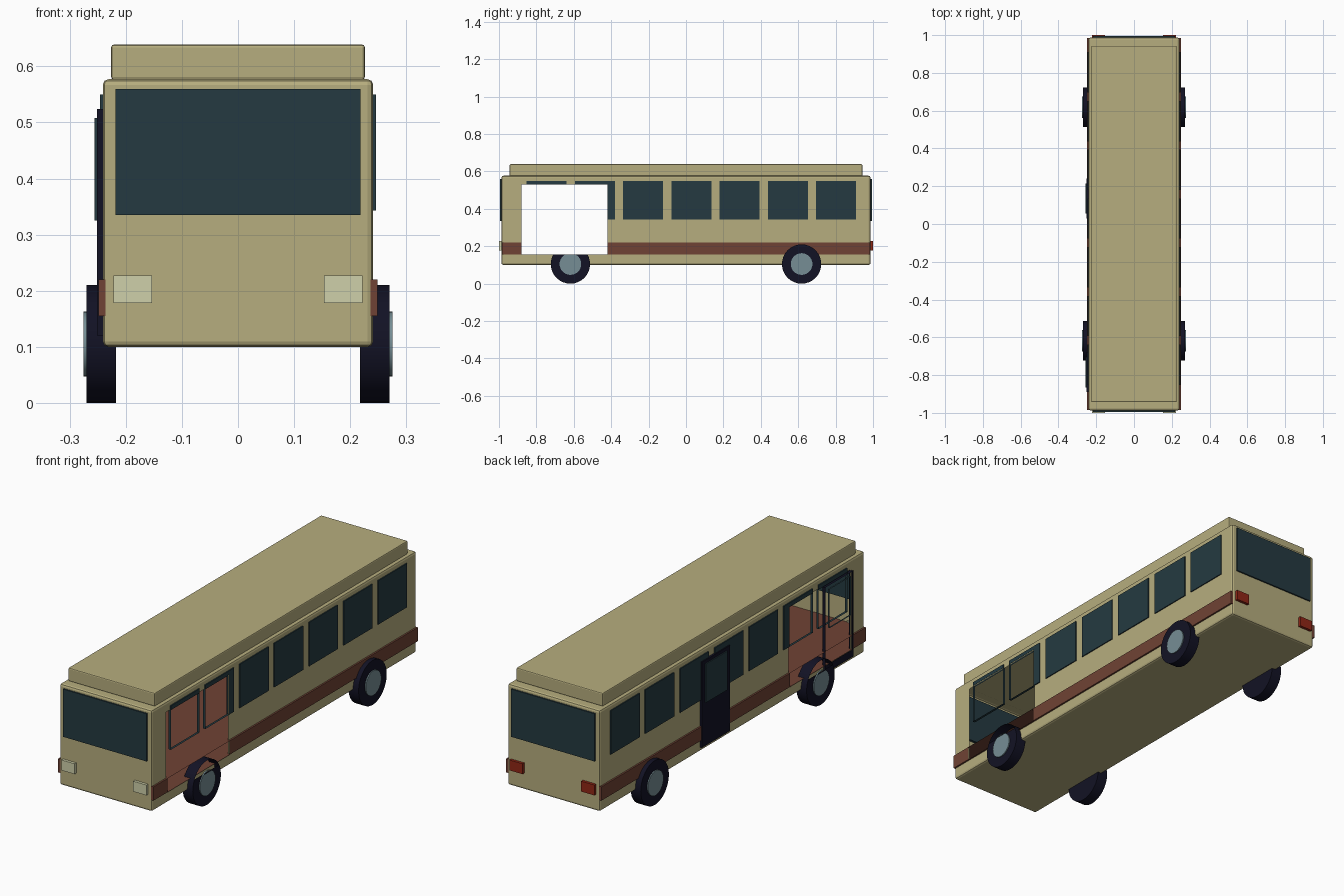
import bpy, bmesh, math
from mathutils import Matrix, Vector

cube = bpy.data.objects.get("Cube")
if cube:
    bpy.data.objects.remove(cube, do_unlink=True)


def material(name, r, g, b):
    m = bpy.data.materials.new(name)
    m.use_nodes = True
    m.diffuse_color = (r, g, b, 1)
    m.node_tree.nodes["Principled BSDF"].inputs["Base Color"].default_value = (r, g, b, 1)
    return m


beige = material("beige paint", .47, .42, .21)
brown = material("brown stripe", .16, .055, .035)
glass = material("dark teal glass", .018, .042, .052)
black = material("navy black", .006, .006, .018)
silver = material("hub grey blue", .18, .27, .3)
cream = material("headlight cream", .62, .63, .4)
red = material("tail light red", .28, .02, .008)

# Side opening that runs right through the bus
OPEN_Y = (-.88, -.42)
OPEN_Z = (.155, .53)


def cut_opening(bm):
    """Remove sideways-facing surfaces inside the opening."""
    cuts = [((0, y, 0), (0, 1, 0)) for y in OPEN_Y] + [((0, 0, z), (0, 0, 1)) for z in OPEN_Z]
    for co, no in cuts:
        bmesh.ops.bisect_plane(bm, geom=bm.verts[:] + bm.edges[:] + bm.faces[:],
                               plane_co=co, plane_no=no, dist=1e-5)
    bm.normal_update()
    gone = []
    for f in bm.faces:
        c = f.calc_center_median()
        if (abs(f.normal.x) > .5 and OPEN_Y[0] < c.y < OPEN_Y[1]
                and OPEN_Z[0] < c.z < OPEN_Z[1]):
            gone.append(f)
    bmesh.ops.delete(bm, geom=gone, context='FACES')


def finish(name, bm, mat, opening):
    if opening:
        cut_opening(bm)
    me = bpy.data.meshes.new(name)
    bm.to_mesh(me)
    bm.free()
    me.materials.append(mat)
    ob = bpy.data.objects.new(name, me)
    bpy.context.collection.objects.link(ob)
    return ob


def box(name, xs, ys, zs, mat, bevel=0, opening=False):
    lo, hi = (Vector(p) for p in zip(*(sorted(r) for r in (xs, ys, zs))))
    bm = bmesh.new()
    bmesh.ops.create_cube(bm, size=1, matrix=Matrix.Translation((lo + hi) / 2)
                          @ Matrix.Diagonal((*(hi - lo), 1)))
    if bevel:
        bmesh.ops.bevel(bm, geom=bm.edges[:], offset=bevel, segments=2,
                        profile=.5, affect='EDGES')
    return finish(name, bm, mat, opening)


def disc(name, x0, x1, y, z, radius, mat):
    bm = bmesh.new()
    bmesh.ops.create_cone(bm, cap_ends=True, segments=32, radius1=radius, radius2=radius,
                          depth=abs(x1 - x0),
                          matrix=Matrix.Translation(((x0 + x1) / 2, y, z))
                          @ Matrix.Rotation(math.pi / 2, 4, 'Y'))
    for f in bm.faces:
        f.smooth = len(f.verts) == 4
    for e in bm.edges:
        e.smooth = all(len(f.verts) == 4 for f in e.link_faces)
    return finish(name, bm, mat, True)


# Hollow body, stripe band and raised roof
box("body", (-.241, .241), (-.987, .987), (.1, .577), beige, .01, True)
box("stripe_band", (-.249, .249), (-.985, .985), (.155, .22), brown, 0, True)
box("raised_roof", (-.226, .226), (-.943, .943), (.576, .639), beige, .005)

# Side windows, wheels and hubs
for side, s in (("left", 1), ("right", -1)):
    for i in range(7):
        y = -.745 + .258 * i
        box(f"{side}_window_{i + 1}", (s * .234, s * .246), (y - .107, y + .107),
            (.343, .55), glass, 0, True)
    for end, y in (("front", -.618), ("rear", .618)):
        disc(f"{end}_{side}_wheel", s * .217, s * .27, y, .105, .105, black)
        disc(f"{end}_{side}_hub", s * .268, s * .275, y, .105, .058, silver)

# End windows and lamps
for end, s, lamp in (("front", -1, cream), ("rear", 1, red)):
    box(f"{end}_windscreen", (-.218, .218), (s * .975, s * .994), (.335, .56), glass)
    for side, t in (("left", 1), ("right", -1)):
        box(f"{end}_{side}_lamp", (t * .153, t * .222), (s * .98, s), (.178, .227), lamp)

# Doors with upper panes
for name, y in (("front", -.785), ("middle", .135)):
    box(f"{name}_door", (-.235, -.251), (y - .105, y + .105), (.12, .524), black, 0, True)
    box(f"{name}_door_pane", (-.248, -.256), (y - .08, y + .08), (.325, .508), glass, 0, True)
